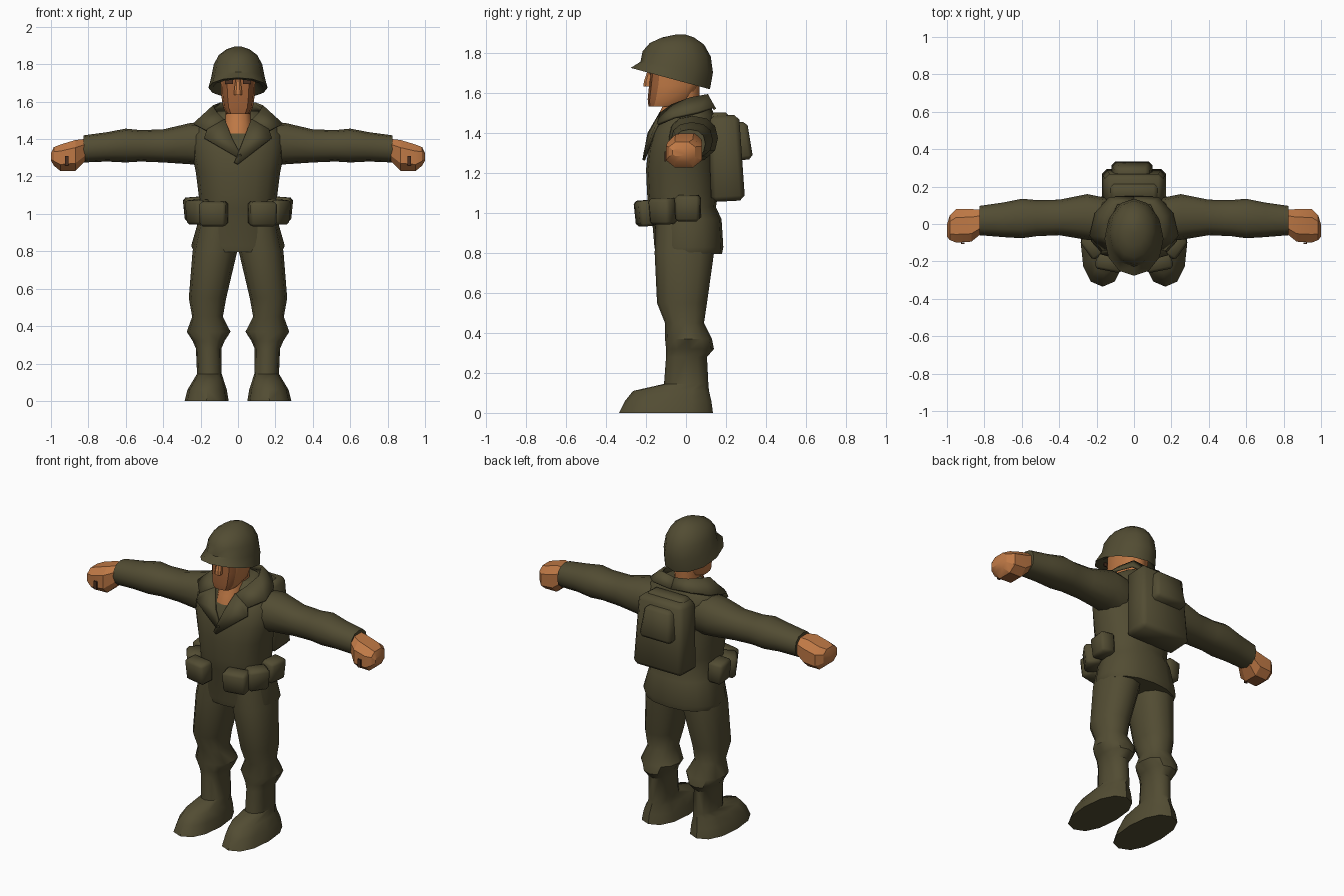
import bpy, bmesh, math
from mathutils import Matrix, Vector


def material(name, rgb):
    m = bpy.data.materials.new(name)
    m.diffuse_color = (*rgb, 1)
    return m


OLIVE = material("olive cloth", (0.085, 0.073, 0.033))
SKIN = material("skin", (0.52, 0.19, 0.06))
TAN = material("weathered skin", (0.32, 0.11, 0.036))
DARK = material("dark brown", (0.07, 0.03, 0.015))


def finish(name, bm, mats, angle=40):
    bmesh.ops.recalc_face_normals(bm, faces=bm.faces)
    me = bpy.data.meshes.new(name)
    bm.to_mesh(me)
    bm.free()
    ob = bpy.data.objects.new(name, me)
    bpy.context.collection.objects.link(ob)
    for m in mats:
        me.materials.append(m)
    bpy.ops.object.select_all(action="DESELECT")
    ob.select_set(True)
    bpy.context.view_layer.objects.active = ob
    if angle:
        bpy.ops.object.shade_smooth_by_angle(angle=math.radians(angle))
    return ob


def loft(name, rings, mats, axis="z", n=12, power=2.3, side=1, angle=40, rule=None):
    """Ring: position, a range, b range, optional downward tilt along b."""
    bm = bmesh.new()
    loops = []
    for t, a0, a1, b0, b1, *tilt in rings:
        loop = []
        for i in range(n):
            w = 2 * math.pi * (i + 0.5 * (n == 8)) / n
            c, s = math.cos(w), math.sin(w)
            c = math.copysign(abs(c) ** (2 / power), c)
            s = math.copysign(abs(s) ** (2 / power), s)
            a = (a0 + a1) / 2 + (a1 - a0) / 2 * c
            b = (b0 + b1) / 2 + (b1 - b0) / 2 * s
            h = t - (tilt[0] * (b + 0.07) if tilt else 0)
            p = (a * side, b, h) if axis == "z" else (h * side, a, b)
            loop.append(bm.verts.new(p))
        loops.append(loop)
    for p, q in zip(loops, loops[1:]):
        for i in range(n):
            j = (i + 1) % n
            bm.faces.new((p[i], p[j], q[j], q[i]))
    bm.faces.new(loops[0])
    bm.faces.new(loops[-1])
    bmesh.ops.recalc_face_normals(bm, faces=bm.faces)
    bm.normal_update()
    if rule:
        for f in bm.faces:
            f.material_index = rule(f)
    return finish(name, bm, mats, angle)


def box(name, loc, size, mat=OLIVE, turn=0, top=1.0, lean=0.0, bevel=0.015):
    """Box with scaled top face, leaned and turned about z."""
    bm = bmesh.new()
    bmesh.ops.create_cube(bm, size=1)
    for v in bm.verts:
        k = top if v.co.z > 0 else 1
        v.co = Vector((v.co.x * size[0] * k, v.co.y * size[1] * k, v.co.z * size[2]))
    if bevel:
        bmesh.ops.bevel(bm, geom=bm.edges[:], offset=bevel, segments=1, affect="EDGES")
    bm.transform(Matrix.Translation(loc) @ Matrix.Rotation(turn, 4, "Z")
                 @ Matrix.Rotation(lean, 4, "X"))
    return finish(name, bm, [mat], 50)


def strip(name, edge_a, edge_b, side=1, thick=0.014):
    """Cloth plate between two edges."""
    bm = bmesh.new()
    va = [bm.verts.new((x * side, y, z)) for x, y, z in edge_a]
    vb = [bm.verts.new((x * side, y, z)) for x, y, z in edge_b]
    for i in range(len(va) - 1):
        bm.faces.new((va[i], va[i + 1], vb[i + 1], vb[i]))
    ob = finish(name, bm, [OLIVE], 40)
    mod = ob.modifiers.new("thickness", "SOLIDIFY")
    mod.thickness = thick
    mod.offset = 0
    return ob


# Jacket body, from hem to neck
loft("jacket", [
    (0.795, -0.235, 0.235, -0.15, 0.18), (0.83, -0.25, 0.25, -0.158, 0.187),
    (0.97, -0.21, 0.21, -0.17, 0.178), (1.03, -0.205, 0.205, -0.188, 0.15),
    (1.10, -0.21, 0.21, -0.195, 0.16), (1.22, -0.225, 0.225, -0.2, 0.15),
    (1.32, -0.245, 0.245, -0.19, 0.15), (1.42, -0.245, 0.245, -0.16, 0.155),
    (1.49, -0.205, 0.205, -0.105, 0.145), (1.55, -0.11, 0.11, -0.06, 0.115)], [OLIVE], n=16)

# Neck and head
loft("neck", [(1.43, -0.08, 0.08, -0.16, 0.05), (1.48, -0.078, 0.078, -0.145, 0.06),
              (1.55, -0.07, 0.07, -0.11, 0.065), (1.66, -0.07, 0.07, -0.1, 0.07)], [SKIN])
loft("head", [(1.535, -0.06, 0.06, -0.188, -0.04), (1.57, -0.08, 0.08, -0.192, 0.03),
              (1.64, -0.09, 0.09, -0.185, 0.065), (1.74, -0.094, 0.094, -0.175, 0.075)],
     [SKIN, TAN], power=3, rule=lambda f: int(f.normal.y < -0.5))
loft("nose", [(1.635, -0.022, 0.022, -0.215, -0.17), (1.66, -0.022, 0.022, -0.212, -0.17),
              (1.73, -0.012, 0.012, -0.188, -0.16)], [SKIN], n=8, angle=0)

# Helmet with tilted flared rim and hollow underside
loft("helmet", [
    (1.745, -0.08, 0.08, -0.15, 0.06, 0.1), (1.68, -0.135, 0.135, -0.22, 0.11, 0.26),
    (1.672, -0.158, 0.158, -0.277, 0.12, 0.27), (1.735, -0.143, 0.143, -0.228, 0.135, 0.15),
    (1.80, -0.13, 0.13, -0.217, 0.124, 0.08), (1.85, -0.103, 0.103, -0.18, 0.09, 0.03),
    (1.88, -0.062, 0.062, -0.12, 0.04, 0), (1.894, -0.02, 0.02, -0.055, 0, 0)],
    [OLIVE], power=2)

# Backpack and its upper pocket
box("backpack", (0, 0.2, 1.275), (0.345, 0.17, 0.43), top=0.9, bevel=0.025, lean=0.05)
box("backpack_flap", (0, 0.17, 1.475), (0.28, 0.1, 0.06), top=0.85)
box("backpack_pocket", (-0.01, 0.265, 1.36), (0.225, 0.125, 0.19), top=0.8, bevel=0.02, lean=0.1)

for s, tag in ((1, "left"), (-1, "right")):
    # Trouser leg, gathered cuff and boot
    loft(tag + "_leg", [
        (0, 0.05, 0.285, -0.335, 0.135), (0.06, 0.06, 0.27, -0.305, 0.127),
        (0.11, 0.076, 0.24, -0.265, 0.115), (0.145, 0.087, 0.219, -0.11, 0.112),
        (0.28, 0.089, 0.225, -0.1, 0.105), (0.32, 0.072, 0.242, -0.1, 0.14),
        (0.37, 0.04, 0.274, -0.105, 0.13), (0.45, 0.081, 0.245, -0.105, 0.09),
        (0.55, 0.063, 0.263, -0.145, 0.105), (0.80, 0.004, 0.243, -0.157, 0.14),
        (0.97, 0.0, 0.205, -0.15, 0.14)], [OLIVE], side=s)

    # Sleeve and fist
    loft(tag + "_sleeve", [
        (0.15, -0.09, 0.14, 1.25, 1.49), (0.25, -0.085, 0.16, 1.265, 1.487),
        (0.40, -0.06, 0.13, 1.275, 1.452), (0.52, -0.065, 0.128, 1.28, 1.448),
        (0.60, -0.076, 0.135, 1.275, 1.456), (0.70, -0.07, 0.115, 1.28, 1.437),
        (0.825, -0.06, 0.097, 1.275, 1.42)], [OLIVE], axis="x", side=s)
    loft(tag + "_hand", [
        (0.81, -0.05, 0.08, 1.285, 1.405), (0.87, -0.1, 0.085, 1.225, 1.4),
        (0.95, -0.105, 0.085, 1.225, 1.375), (0.985, -0.09, 0.05, 1.255, 1.36),
        (1.0, -0.07, 0.0, 1.285, 1.325)],
        [SKIN, TAN], axis="x", n=8, power=2.6, side=s, angle=25,
        rule=lambda f: int(f.normal.z < -0.8))
    box(tag + "_finger_gap", (s * 0.915, -0.104, 1.285), (0.02, 0.008, 0.05), DARK, bevel=0)

    # Eye plates under the helmet
    box(tag + "_eye", (s * 0.048, -0.179, 1.705), (0.045, 0.009, 0.022), DARK, bevel=0)

    # Three ammunition pouches around the hip
    for name, x, y, z, w, turn in (("front", 0.13, -0.2, 1.0, 0.14, 0.2),
                                   ("middle", 0.213, -0.115, 1.01, 0.12, 0.95),
                                   ("side", 0.238, 0.01, 1.025, 0.12, 1.45)):
        box(f"{tag}_{name}_pouch", (s * x, y, z), (w, 0.09, 0.13), turn=s * turn,
            top=1.06, lean=0.08)

    # Fold-down collar and lapels, one lapel overlapping the other
    strip(tag + "_collar",
          [(0, 0.11, 1.58), (0.09, 0.105, 1.592), (0.13, 0.02, 1.575),
           (0.11, -0.07, 1.54), (0.07, -0.125, 1.50)],
          [(0, 0.145, 1.52), (0.13, 0.14, 1.53), (0.205, 0.06, 1.505),
           (0.235, -0.06, 1.48), (0.165, -0.14, 1.445)], s)
    d = 0.006 if s > 0 else 0
    strip(tag + "_lapel",
          [(0.07, -0.125, 1.505), (0.03, -0.18 - d, 1.40), (-0.02, -0.204 - d, 1.275 if d else 1.31)],
          [(0.165, -0.14, 1.45), (0.18, -0.155 - d, 1.405), (0.0, -0.206 - d, 1.265 if d else 1.3)], s)
